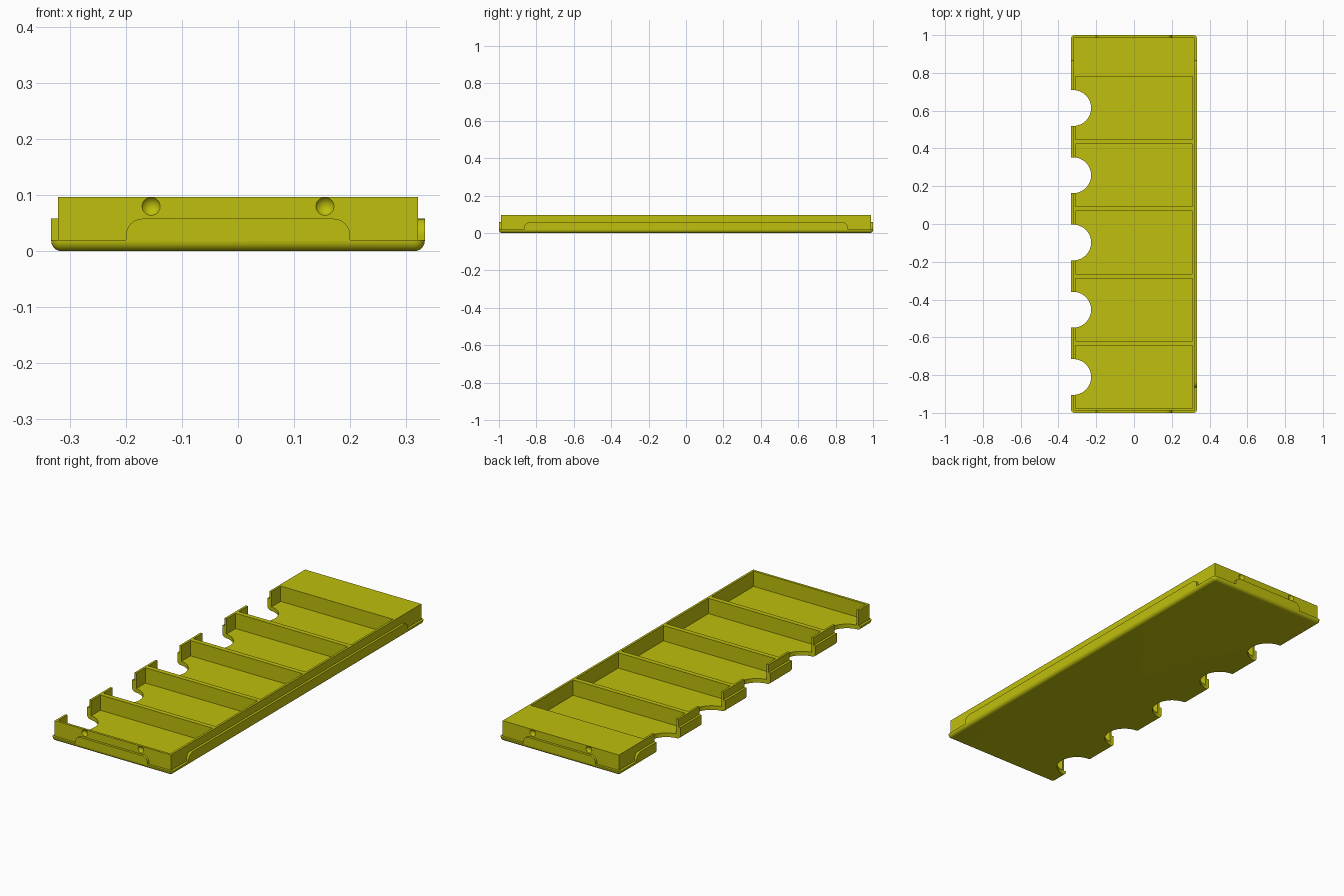
import bpy, bmesh, math
from mathutils import Matrix, Vector

if "Cube" in bpy.data.objects:
    bpy.data.objects.remove(bpy.data.objects["Cube"])

HX, HY = 0.333, 1.0          # base half size
WX, WY = 0.321, 0.988        # wall block half size
FLOOR, TOP, RIM = 0.02, 0.097, 0.058
POCKETS = [0.614 - 0.356 * i for i in range(5)]

mat = bpy.data.materials.new("olive_yellow")
mat.diffuse_color = (0.52, 0.52, 0.004, 1)
mat.use_nodes = True
mat.node_tree.nodes["Principled BSDF"].inputs["Base Color"].default_value = mat.diffuse_color


def add(name, bm):
    bmesh.ops.recalc_face_normals(bm, faces=bm.faces)
    me = bpy.data.meshes.new(name)
    bm.to_mesh(me)
    bm.free()
    ob = bpy.data.objects.new(name, me)
    bpy.context.collection.objects.link(ob)
    me.materials.append(mat)
    return ob


def box_bm(x0, x1, y0, y1, z0, z1):
    bm = bmesh.new()
    m = (Matrix.Translation(((x0 + x1) / 2, (y0 + y1) / 2, (z0 + z1) / 2))
         @ Matrix.Diagonal((x1 - x0, y1 - y0, z1 - z0, 1)))
    bmesh.ops.create_cube(bm, size=1, matrix=m)
    return bm


def base_plate():
    # rounded corners and a rounded underside edge
    bm = box_bm(-HX, HX, -HY, HY, 0, FLOOR)
    edges = [e for e in bm.edges if min(v.co.z for v in e.verts) < 0.001]
    bmesh.ops.bevel(bm, geom=edges, offset=0.0185, segments=8, profile=0.5, affect='EDGES')
    return add("tray", bm)


def side_panel(name, half, depth_in, depth_out, axis):
    # slab with rounded upper corners, extruded along the given axis
    r = 0.03
    pts = [(-half, 0.0192), (half, 0.0192)]
    for cx, a0 in ((half - r, 0), (-half + r, 90)):
        for k in range(9):
            a = math.radians(a0 + 90 * k / 8)
            pts.append((cx + r * math.cos(a), RIM - r + r * math.sin(a)))
    bm = bmesh.new()
    place = (lambda u, d, z: (d, u, z)) if axis == 'X' else (lambda u, d, z: (u, d, z))
    face = bm.faces.new([bm.verts.new(place(u, depth_in, z)) for u, z in pts])
    ext = bmesh.ops.extrude_face_region(bm, geom=[face])
    step = Vector(place(0, depth_out - depth_in, 0))
    bmesh.ops.translate(bm, vec=step, verts=[g for g in ext['geom'] if isinstance(g, bmesh.types.BMVert)])
    return add(name, bm)


def boolean(target, tool, op):
    bpy.context.view_layer.objects.active = target
    mod = target.modifiers.new("cut", 'BOOLEAN')
    mod.operation, mod.solver, mod.object = op, 'EXACT', tool
    bpy.ops.object.modifier_apply(modifier=mod.name)
    bpy.data.objects.remove(tool, do_unlink=True)


tray = base_plate()

# wall block and the four raised side panels
boolean(tray, add("wall_block", box_bm(-WX, WX, -WY, WY, 0.012, TOP)), 'UNION')
for s in (-1, 1):
    boolean(tray, side_panel("long_panel", 0.865, s * 0.315, s * HX, 'X'), 'UNION')
    boolean(tray, side_panel("end_panel", 0.2, s * 0.982, s * HY, 'Y'), 'UNION')

# compartments and finger notches
for y in POCKETS:
    boolean(tray, add("pocket", box_bm(-0.31, 0.31, y - 0.166, y + 0.166, FLOOR + 0.0005, 0.2)), 'DIFFERENCE')
    bm = bmesh.new()
    bmesh.ops.create_cone(bm, cap_ends=True, segments=64, radius1=0.095, radius2=0.095, depth=0.4,
                          matrix=Matrix.Translation((-0.322, y, 0.05)))
    boolean(tray, add("notch", bm), 'DIFFERENCE')

# latch dimples on both ends
for sx in (-1, 1):
    for sy in (-1, 1):
        bm = bmesh.new()
        bmesh.ops.create_uvsphere(bm, u_segments=32, v_segments=16, radius=0.019,
                                  matrix=Matrix.Translation((sx * 0.155, sy * (WY + 0.01), 0.08)))
        boolean(tray, add("dimple", bm), 'DIFFERENCE')

bpy.ops.object.select_all(action='DESELECT')
tray.select_set(True)
bpy.context.view_layer.objects.active = tray
bpy.ops.object.shade_smooth_by_angle(angle=math.radians(30))
